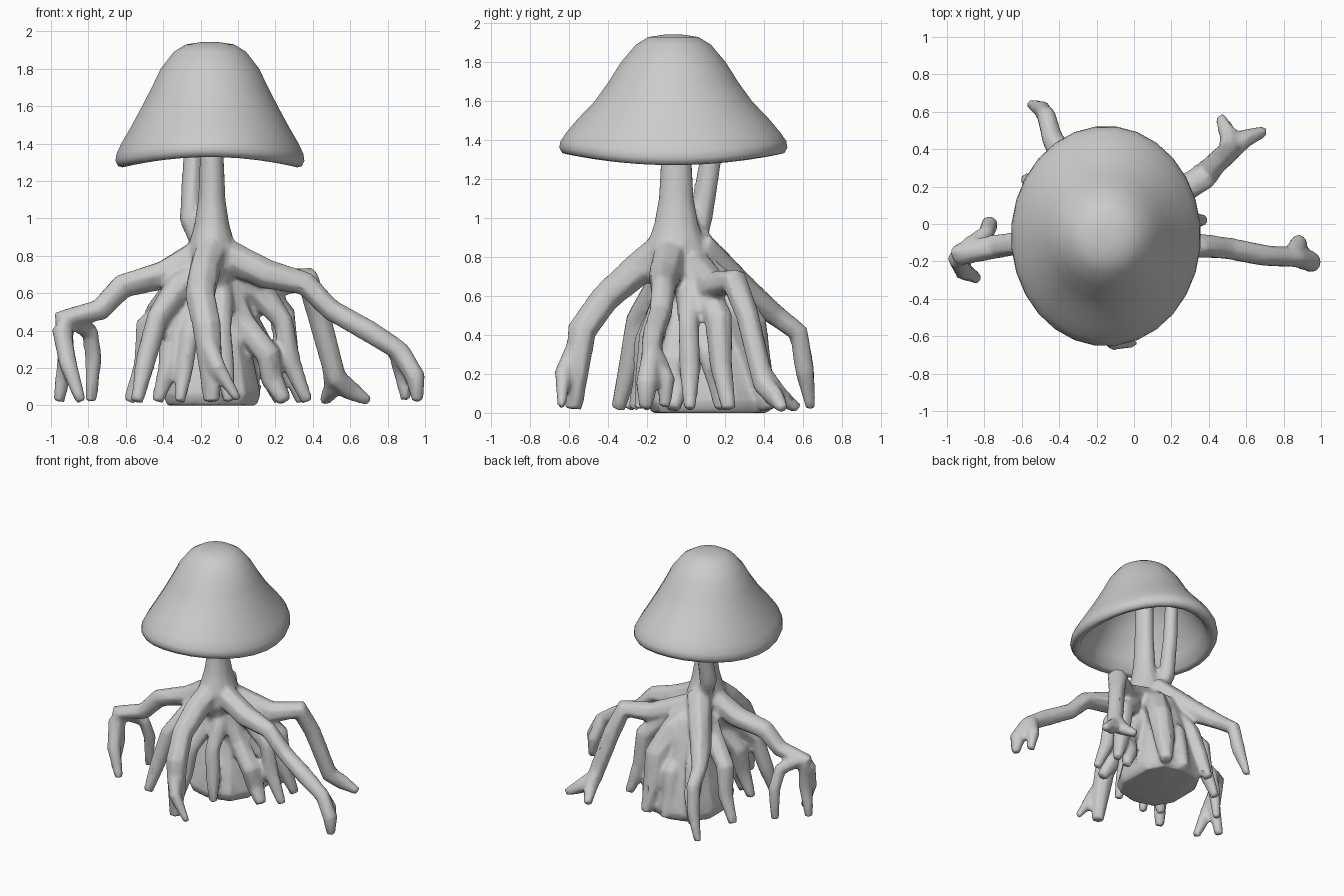
import bpy, bmesh, math, random
from mathutils import Vector

if "Cube" in bpy.data.objects:
    bpy.data.objects.remove(bpy.data.objects["Cube"])

random.seed(4)
body = []


def skin(name, rings):
    """Skin a list of point rings into one smooth closed mesh."""
    bm = bmesh.new()
    loops = [[bm.verts.new(p) for p in ring] for ring in rings]
    n = len(loops[0])
    for a, b in zip(loops, loops[1:]):
        for i in range(n):
            j = (i + 1) % n
            bm.faces.new((a[i], a[j], b[j], b[i]))
    bm.faces.new(loops[0][::-1])
    bm.faces.new(loops[-1])
    bmesh.ops.recalc_face_normals(bm, faces=bm.faces)
    me = bpy.data.meshes.new(name)
    bm.to_mesh(me)
    bm.free()
    ob = bpy.data.objects.new(name, me)
    bpy.context.collection.objects.link(ob)
    return ob


def loft(name, cx, cy, profile, sides, stretch, wave=0.0, power=1.0):
    """Lathe a (z, radius) profile with an oval section; wave bends the rim."""
    rings = []
    for z, r in profile:
        ring = []
        for i in range(sides):
            t = 2 * math.pi * (i + 0.5) / sides
            c = math.copysign(abs(math.cos(t)) ** power, math.cos(t))
            s = math.copysign(abs(math.sin(t)) ** power, math.sin(t))
            w = wave * max(0, min(1, (1.6 - z) * 4))
            ring.append((cx + r * c, cy + r * stretch(z) * s, z - w * math.cos(2 * t)))
        rings.append(ring)
    return skin(name, rings)


def root(name, r0, r1, *pts, sides=7):
    """Gnarled tube through points, narrowing from r0 to r1."""
    P = [Vector(p) for p in pts]
    rings, last = [], len(P) - 1
    side = (P[1] - P[0]).orthogonal()
    for i, p in enumerate(P):
        a, b = P[max(i - 1, 0)], P[min(i + 1, last)]
        d = ((p - a).normalized() + (b - p).normalized()).normalized()
        side = (side - d * side.dot(d)).normalized()
        up = d.cross(side)
        r = (r0 + (r1 - r0) * (i / last) ** 0.6) * (0.75 if i == last else random.uniform(1, 1.25))
        ring = []
        for k in range(sides):
            t = 2 * math.pi * k / sides
            q = p + (side * math.cos(t) + up * math.sin(t)) * r * random.uniform(.9, 1.1)
            q.z = max(q.z, 0)
            ring.append(q)
        rings.append(ring)
    body.append(skin(name, rings))


def prop(name, x, y, knee, size):
    """Inner prop root: leaves the crown, bends at the knee, drops to its foot."""
    hub, foot = Vector((-.13, 0, .74)), Vector((x, y, .02))
    path = [hub]
    for out, z in ((.45, knee + .16), (.76, knee), (.86, knee * .5)):
        p = hub.lerp(foot, out)
        p.z = z
        p += Vector((random.uniform(-.02, .02), random.uniform(-.02, .02), 0))
        path.append(p)
    root(name, .08 * size, .045 * size, *path, foot)


# Hollow bell cap: outer skin, thick rolled lip, inner skin
cap = loft("mushroom_cap", -.15, -.065,
           [(1.942, .05), (1.93, .13), (1.89, .195), (1.8, .265), (1.7, .313), (1.6, .365),
            (1.5, .425), (1.42, .477), (1.37, .503), (1.335, .508), (1.307, .495), (1.3, .47),
            (1.315, .44), (1.4, .4), (1.6, .3), (1.75, .18), (1.8, .08)],
           28, lambda z: 1 + .16 * max(0, min(1, (1.85 - z) / .35)), wave=.028)
bpy.context.view_layer.objects.active = cap
cap.select_set(True)
bpy.ops.object.shade_smooth_by_angle(angle=math.radians(60))

# Main stem flaring into the root crown, thin second stem, bulbous core
body.append(loft("rooted_stem", -.14, -.05,
                 [(1.83, .06), (1.3, .066), (1.1, .075), (.97, .095), (.85, .13), (.72, .13), (.55, .06)],
                 12, lambda z: 1.22))
root("thin_stem", .042, .055, (-.22, .18, 1.75), (-.24, .13, 1.3), (-.25, .08, 1), (-.17, .03, .75))
body.append(loft("base_core", -.14, .12,
                 [(0, .25), (.06, .27), (.25, .23), (.42, .19), (.58, .15), (.72, .1)],
                 10, lambda z: 1.2, power=.8))

# Five long limbs with their forks
root("right_root", .085, .043, (-.1, -.08, .82), (.15, -.11, .7), (.36, -.12, .65),
     (.5, -.13, .51), (.7, -.17, .4), (.87, -.18, .29), (.95, -.2, .15), (.96, -.21, .02))
root("right_fork", .045, .04, (.84, -.16, .3), (.88, -.1, .17), (.9, -.11, .03))
root("back_right_root", .08, .04, (-.1, .03, .76), (.2, .14, .65), (.37, .25, .68),
     (.43, .31, .5), (.52, .4, .15), (.6, .46, .08), (.7, .5, .02))
root("back_right_fork", .05, .04, (.51, .39, .2), (.51, .47, .09), (.46, .57, .02))
root("left_root", .085, .043, (-.15, -.04, .84), (-.4, -.06, .7), (-.62, -.1, .64),
     (-.74, -.12, .51), (-.93, -.16, .46), (-.92, -.18, .25), (-.96, -.17, .02))
root("left_inner_fork", .045, .04, (-.88, -.13, .46), (-.79, -.05, .39), (-.77, 0, .25), (-.785, .01, .02))
root("left_front_fork", .045, .04, (-.95, -.18, .42), (-.91, -.25, .22), (-.84, -.29, .02))
root("front_root", .09, .06, (-.14, -.08, .86), (-.18, -.26, .73), (-.2, -.41, .59),
     (-.17, -.53, .42), (-.15, -.56, .2), (-.14, -.58, .02))
root("front_fork", .05, .03, (-.17, -.56, .36), (-.11, -.63, .2), (0, -.64, .03))
root("back_left_root", .085, .035, (-.15, .05, .85), (-.35, .32, .6), (-.44, .46, .5),
     (-.47, .58, .41), (-.49, .61, .22), (-.55, .64, .02))

# Ring of inner prop roots: foot x, foot y, knee height, thickness
for i, (x, y, knee, size) in enumerate([
        (-.58, .24, .42, 1), (-.54, -.35, .47, 1.1), (-.43, -.2, .4, 1), (-.31, -.27, .37, .9),
        (-.05, -.24, .4, .9), (.37, .02, .45, 1), (.34, .22, .48, 1.1), (.25, -.07, .27, 1.2),
        (.22, .18, .28, 1), (.05, .43, .44, 1.4), (-.12, .44, .34, 1), (-.36, .42, .42, 1.1)]):
    prop("prop_root_%d" % (i + 1), x, y, knee, size)

# Fuse stem, core and roots into one grown-together skin
bpy.ops.object.select_all(action='DESELECT')
for ob in body:
    ob.select_set(True)
stem = body[0]
bpy.context.view_layer.objects.active = stem
bpy.ops.object.join()
fuse = stem.modifiers.new("fuse", 'REMESH')
fuse.mode = 'VOXEL'
fuse.voxel_size = .015
fuse.use_smooth_shade = True
soft = stem.modifiers.new("soften", 'SMOOTH')
soft.factor = .5
soft.iterations = 4
thin = stem.modifiers.new("simplify", 'DECIMATE')
thin.ratio = .2
